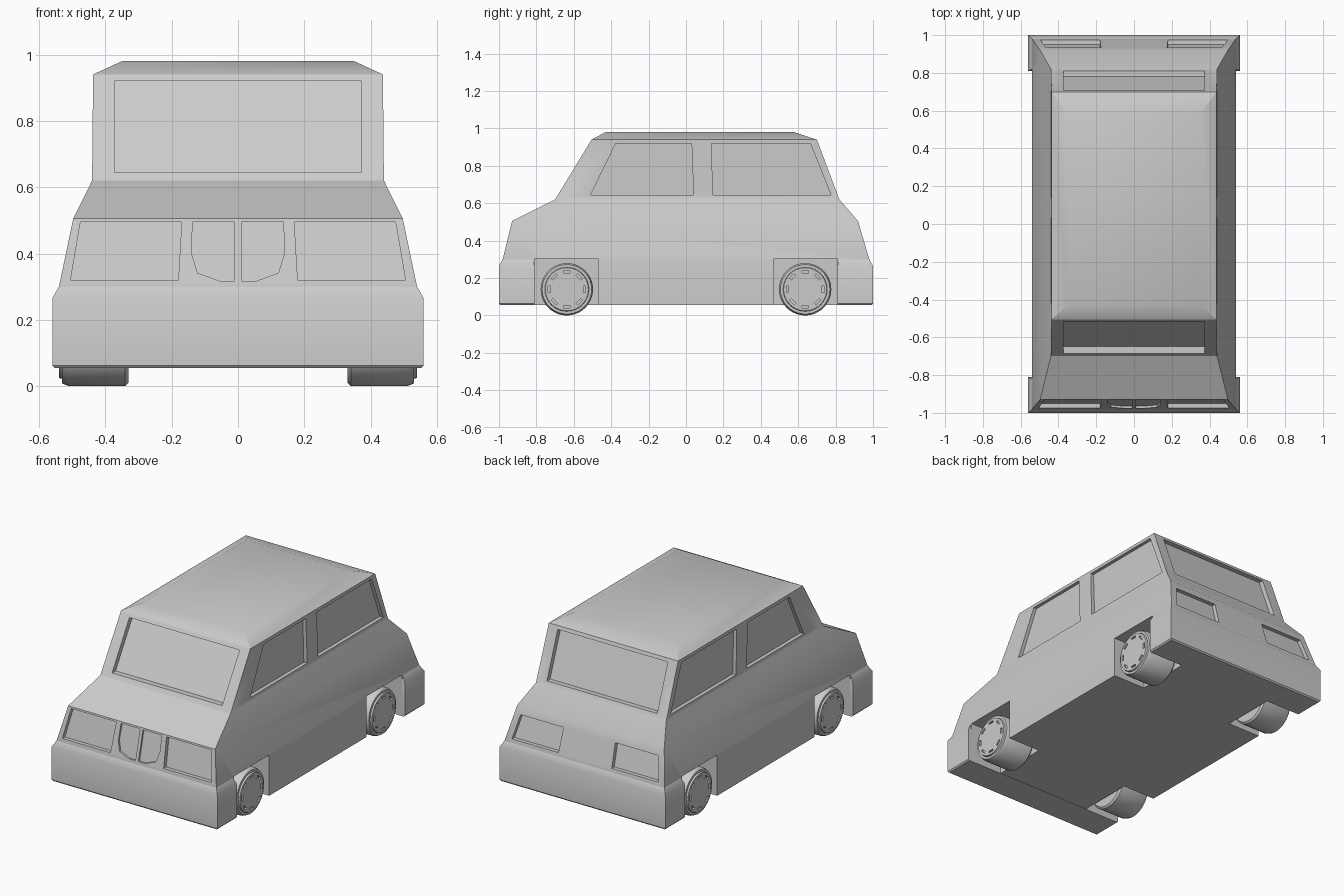
import bpy, bmesh, math
from mathutils import Matrix

if "Cube" in bpy.data.objects:
    bpy.data.objects.remove(bpy.data.objects["Cube"])


def make_object(name, verts, faces):
    mesh = bpy.data.meshes.new(name)
    mesh.from_pydata(verts, [], faces)
    bm = bmesh.new()
    bm.from_mesh(mesh)
    bmesh.ops.recalc_face_normals(bm, faces=bm.faces)
    bm.to_mesh(mesh)
    bm.free()
    ob = bpy.data.objects.new(name, mesh)
    bpy.context.collection.objects.link(ob)
    return ob


def skin(name, loops):
    """Closed solid through a list of equal-length point loops."""
    n, m = len(loops[0]), len(loops)
    faces = [tuple(range(n)), tuple(range((m - 1) * n, m * n))]
    for k in range(m - 1):
        for i in range(n):
            j = (i + 1) % n
            faces.append((k * n + i, k * n + j, (k + 1) * n + j, (k + 1) * n + i))
    return make_object(name, [p for l in loops for p in l], faces)


def loft(name, rings):
    """Stack of rectangles: height, front y, back y, half width."""
    return skin(name, [[(-w, a, z), (w, a, z), (w, b, z), (-w, b, z)]
                       for z, a, b, w in rings])


def activate(ob):
    bpy.ops.object.select_all(action='DESELECT')
    ob.select_set(True)
    bpy.context.view_layer.objects.active = ob


def cut(ob, cutter):
    activate(ob)
    mod = ob.modifiers.new("cut", 'BOOLEAN')
    mod.operation, mod.solver, mod.object = 'DIFFERENCE', 'EXACT', cutter
    bpy.ops.object.modifier_apply(modifier=mod.name)
    bpy.data.objects.remove(cutter)


def smooth(ob, angle=30):
    activate(ob)
    bpy.ops.object.shade_smooth_by_angle(angle=math.radians(angle))


def box(y0, y1, z0, z1, x0, x1):
    return skin("cutter", [[(x, y0, z0), (x, y1, z0), (x, y1, z1), (x, y0, z1)]
                           for x in (x0, x1)])


def end_cutter(pts, lo, hi, depth):
    """Recess in a front/back panel whose surface runs between (y, z) lo and hi."""
    def y(z):
        return lo[0] + (hi[0] - lo[0]) * (z - lo[1]) / (hi[1] - lo[1])
    s = -1 if lo[0] < 0 else 1
    return skin("cutter", [[(x, y(z) + s * d, z) for x, z in pts] for d in (-depth, 0.05)])


# Body shell
body = loft("car_body", [
    (0.057, -0.98, 0.98, 0.54), (0.30, -0.98, 0.98, 0.54),
    (0.505, -0.93, 0.92, 0.497), (0.62, -0.70, 0.82, 0.44),
    (0.94, -0.505, 0.70, 0.437), (0.98, -0.43, 0.58, 0.35)])

# Wheel arches
for sx in (-1, 1):
    for sy in (-1, 1):
        cut(body, box(sy * 0.47, sy * 0.81, -0.1, 0.305, sx * 0.32, sx * 0.7))

# Windscreen and rear window
pane = [(-0.372, 0.645), (0.372, 0.645), (0.372, 0.92), (-0.372, 0.92)]
cut(body, end_cutter(pane, (-0.70, 0.62), (-0.505, 0.94), 0.035))
cut(body, end_cutter(pane, (0.82, 0.62), (0.70, 0.94), 0.03))

# Side windows, lamps and grille halves
side_panes = [
    [(-0.51, 0.645), (-0.375, 0.92), (0.03, 0.92), (0.04, 0.645)],
    [(0.145, 0.645), (0.135, 0.92), (0.665, 0.92), (0.775, 0.645)]]
headlamp = [(0.18, 0.32), (0.505, 0.32), (0.475, 0.495), (0.17, 0.495)]
tail_lamp = [(0.18, 0.32), (0.495, 0.32), (0.465, 0.46), (0.175, 0.46)]
grille = [(0.01, 0.317), (0.055, 0.317), (0.122, 0.342), (0.14, 0.40),
          (0.137, 0.495), (0.01, 0.495)]
front, back = ((-0.98, 0.30), (-0.93, 0.505)), ((0.98, 0.30), (0.92, 0.505))
for s in (-1, 1):
    for pts in side_panes:
        cut(body, skin("cutter", [[(s * x, y, z) for y, z in pts] for x in (0.417, 0.6)]))
    for pts, (lo, hi), depth in ((headlamp, front, 0.025), (tail_lamp, back, 0.025),
                                 (grille, front, 0.012)):
        cut(body, end_cutter([(s * x, z) for x, z in pts], lo, hi, depth))
smooth(body)

# Bumpers
for name, s in (("front_bumper", -1), ("rear_bumper", 1)):
    smooth(loft(name, [
        (0.055, s * 0.993, s * 0.81, 0.553), (0.063, s, s * 0.81, 0.56),
        (0.265, s, s * 0.81, 0.56), (0.30, s * 0.98, s * 0.82, 0.54)]))

# Wheels: turned tyre and hub cap with slots round the rim
profile = [(0.13, 0.33), (0.14, 0.34), (0.14, 0.51), (0.132, 0.53),
           (0.118, 0.53), (0.115, 0.54)]
SEG = 40
for side, sx in (("left", -1), ("right", 1)):
    for end, sy in (("front", -1), ("rear", 1)):
        loops = [[(sx * x, r * math.cos(2 * math.pi * i / SEG), r * math.sin(2 * math.pi * i / SEG))
                  for i in range(SEG)] for r, x in profile]
        wheel = skin(f"{end}_{side}_wheel", loops)
        for k in range(8):
            slot = box(-0.018, 0.018, 0.088, 0.1, sx * 0.53, sx * 0.56)
            slot.data.transform(Matrix.Rotation(k * math.pi / 4, 4, 'X'))
            cut(wheel, slot)
        wheel.location = (0, sy * 0.637, 0.14)
        smooth(wheel)
